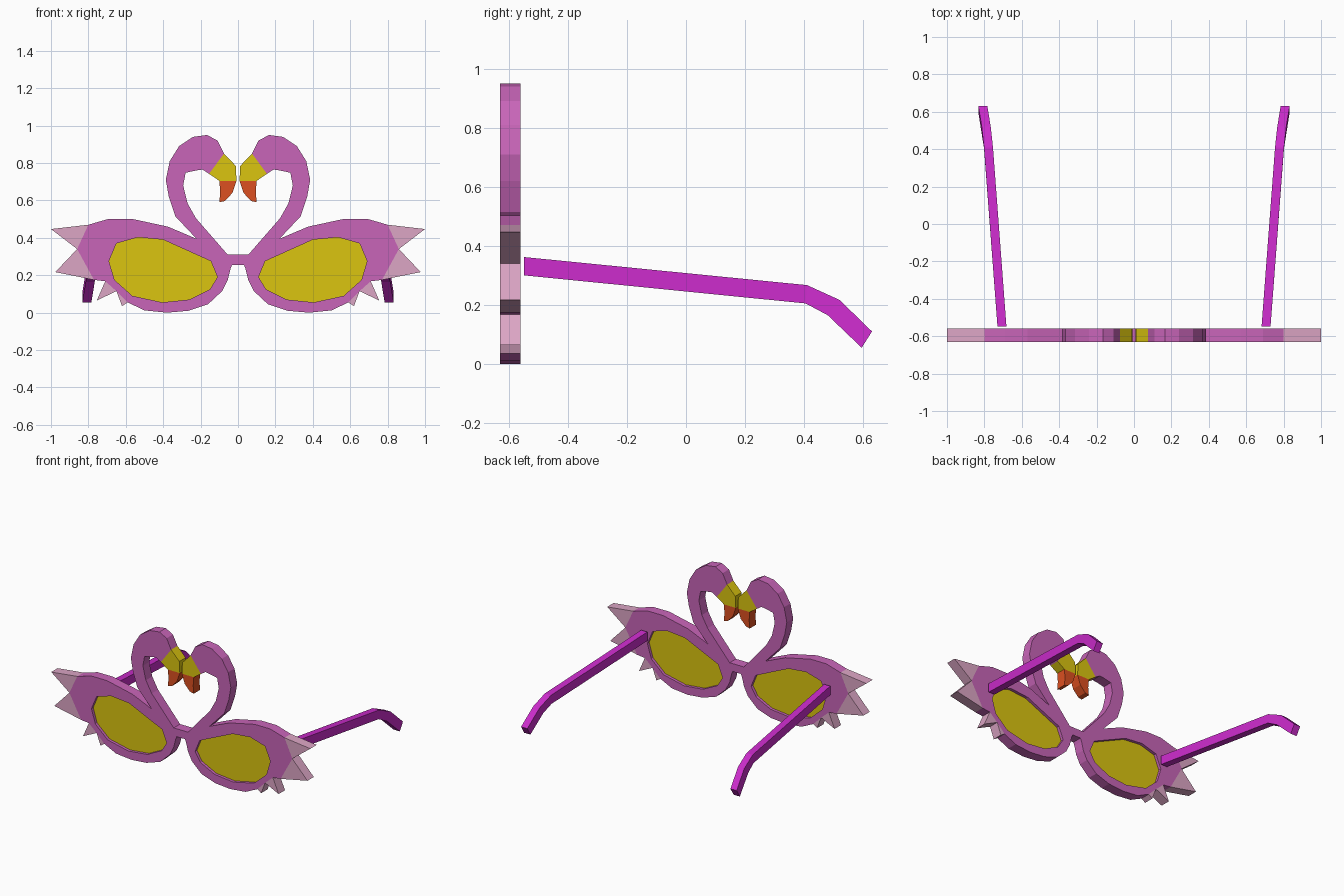
import bpy, bmesh
from mathutils import Vector

if "Cube" in bpy.data.objects:
    bpy.data.objects.remove(bpy.data.objects["Cube"])

FRONT, BACK = -0.63, -0.56


def material(name, color):
    m = bpy.data.materials.new(name)
    m.diffuse_color = (*color, 1)
    m.use_nodes = True
    m.node_tree.nodes["Principled BSDF"].inputs["Base Color"].default_value = m.diffuse_color
    return m


PINK = material("pink", (0.58, 0.13, 0.48))
PALE = material("pale_pink", (0.72, 0.38, 0.56))
YELLOW = material("yellow", (0.71, 0.56, 0.005))
ORANGE = material("orange", (0.72, 0.08, 0.015))
MAGENTA = material("magenta", (0.6, 0.025, 0.6))


def finish(name, bm, mat):
    """Turn the bmesh into an object mirrored across x = 0."""
    bmesh.ops.recalc_face_normals(bm, faces=bm.faces[:])
    # open the seam at the mirror plane
    seam = [f for f in bm.faces if all(abs(v.co.x) < 1e-5 for v in f.verts)]
    bmesh.ops.delete(bm, geom=seam, context='FACES_ONLY')
    me = bpy.data.meshes.new(name)
    bm.to_mesh(me)
    bm.free()
    me.materials.append(mat)
    ob = bpy.data.objects.new(name, me)
    bpy.context.collection.objects.link(ob)
    mod = ob.modifiers.new("mirror", 'MIRROR')
    mod.use_axis[0] = True
    mod.merge_threshold = 0.0005
    return ob


def plate(name, loops, mat, y0=FRONT, y1=BACK):
    """Extrude x/z outlines (first outer, rest holes) from y0 to y1."""
    bm = bmesh.new()
    edges = []
    for loop in loops:
        vs = [bm.verts.new((x, y0, z)) for x, z in loop]
        edges += [bm.edges.new((a, b)) for a, b in zip(vs, vs[1:] + vs[:1])]
    bmesh.ops.triangle_fill(bm, edges=edges, use_beauty=True, normal=(0, -1, 0))
    ext = bmesh.ops.extrude_face_region(bm, geom=bm.faces[:], use_keep_orig=True)
    moved = [g for g in ext["geom"] if isinstance(g, bmesh.types.BMVert)]
    bmesh.ops.translate(bm, verts=moved, vec=Vector((0, y1 - y0, 0)))
    return finish(name, bm, mat)


# Bird-shaped frame with lens opening
lens = [(.69, .275), (.65, .37), (.535, .403), (.40, .39), (.145, .275), (.11, .19),
        (.15, .125), (.26, .07), (.405, .055), (.565, .09), (.66, .175)]
body = [(0, .255), (.032, .255), (.04, .235), (.055, .175), (.085, .115), (.16, .045),
        (.265, .01), (.38, 0), (.50, .012), (.59, .055), (.65, .115), (.71, .168),
        (.77, .175), (.86, .34), (.80, .47), (.69, .502), (.57, .502), (.375, .46),
        (.222, .395), (.335, .515), (.37, .62), (.386, .71), (.365, .81), (.315, .89),
        (.24, .94), (.165, .95), (.11, .92), (.075, .85), (.155, .742), (.19, .765),
        (.225, .76), (.28, .748), (.293, .68), (.27, .585), (.225, .505), (.055, .31),
        (0, .31)]
plate("bird_frame", [body, lens], PINK)

# Lenses, slightly recessed
plate("lens", [lens], YELLOW, -0.61, -0.58)

# Beak and its tip
plate("beak", [[(.075, .85), (.012, .785), (.008, .705), (.10, .705), (.155, .742)]], YELLOW)
plate("beak_tip", [[(.008, .705), (.03, .64), (.07, .597), (.10, .59), (.095, .645),
                    (.10, .705)]], ORANGE)

# Tail and belly feathers
feathers = [[(.80, .47), (1.0, .447), (.86, .34)],
            [(.86, .34), (.977, .217), (.77, .175)],
            [(.71, .168), (.755, .065), (.65, .115)],
            [(.65, .115), (.62, .035), (.59, .055)]]
for i, f in enumerate(feathers):
    plate(f"feather_{i + 1}", [f], PALE)

# Temple arms: stations of (centre x, top y, top z, bottom y, bottom z)
stations = [(.706, -.548, .362, -.548, .30), (.778, .41, .267, .405, .205),
            (.79, .52, .217, .48, .165), (.808, .63, .11, .595, .055)]
bm = bmesh.new()
rings = []
for x, yt, zt, yb, zb in stations:
    w = .024
    rings.append([bm.verts.new(c) for c in ((x - w, yt, zt), (x + w, yt, zt),
                                            (x + w, yb, zb), (x - w, yb, zb))])
for a, b in zip(rings, rings[1:]):
    for k in range(4):
        n = (k + 1) % 4
        bm.faces.new((a[k], a[n], b[n], b[k]))
bm.faces.new(rings[0])
bm.faces.new(rings[-1])
finish("temple_arm", bm, MAGENTA)
